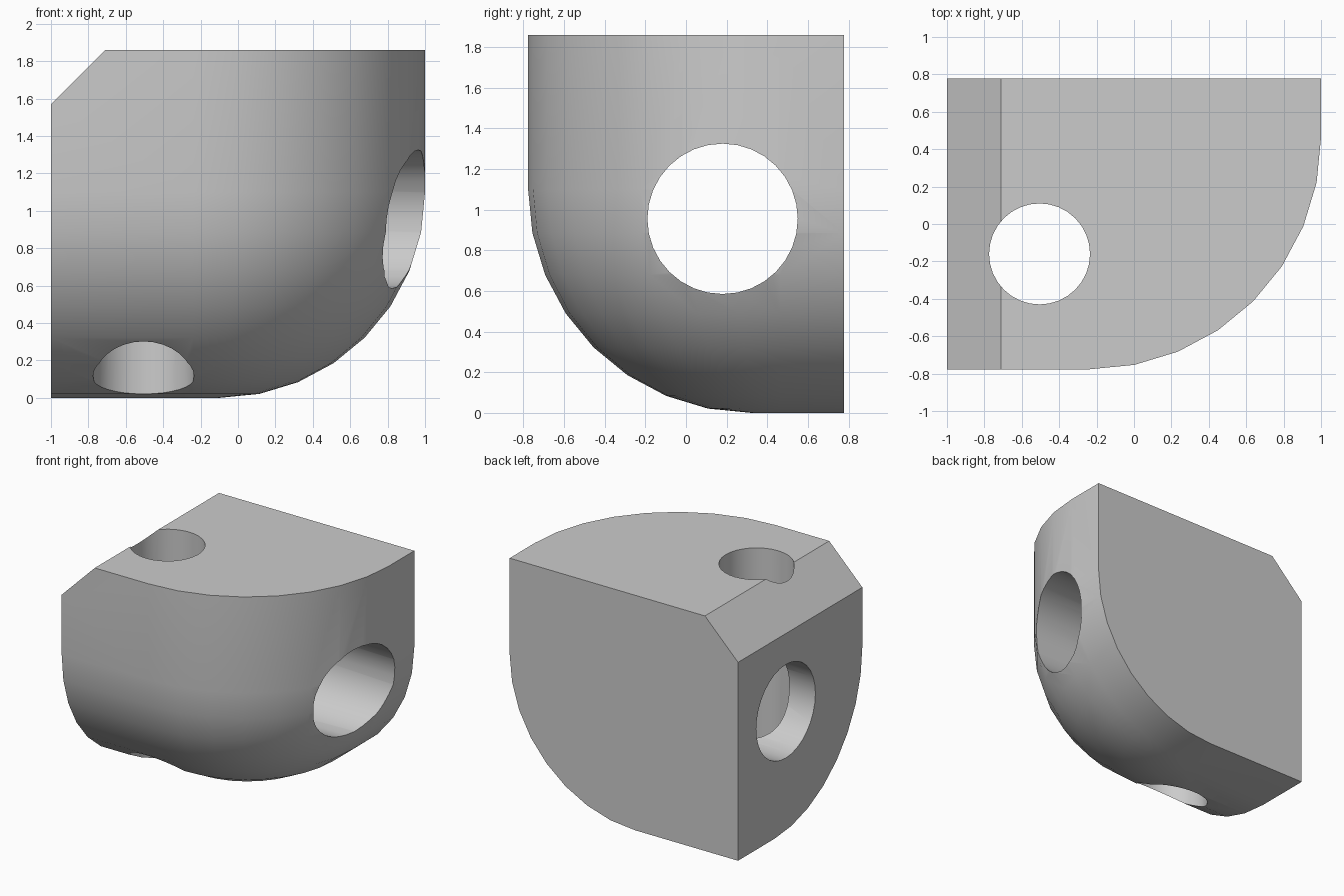
import bpy, bmesh
from math import sin, cos, pi, radians
from mathutils import Vector

if "Cube" in bpy.data.objects:
    bpy.data.objects.remove(bpy.data.objects["Cube"])

Y, H = 0.777, 1.86          # half depth, height
R_VERT, R_BASE = 1.24, 1.10  # corner radius in plan, fillet radius along the base
SEG = 8


def ring(bm, inset, z):
    """Plan outline with one rounded corner, inset on the front and right."""
    cx, cy, r = 1 - R_VERT, -Y + R_VERT, R_VERT - inset
    pts = [(-1, Y), (-1, -Y + inset)]
    for i in range(SEG + 1):
        a = -pi / 2 + i * pi / 2 / SEG
        pts.append((cx + r * cos(a), cy + r * sin(a)))
    pts.append((1 - inset, Y))
    return [bm.verts.new((x, y, z)) for x, y in pts]


# Block with rounded corner blended into a rolled base
bm = bmesh.new()
rings = []
for i in range(SEG + 1):
    a = i * pi / 2 / SEG
    rings.append(ring(bm, R_BASE * (1 - sin(a)), R_BASE * (1 - cos(a))))
rings.append(ring(bm, 0, H))
for lo, hi in zip(rings, rings[1:]):
    n = len(lo)
    for j in range(n):
        k = (j + 1) % n
        bm.faces.new((lo[j], lo[k], hi[k], hi[j]))
bm.faces.new(rings[0][::-1])
bm.faces.new(rings[-1])

# Chamfer along the upper left edge
bmesh.ops.bisect_plane(bm, geom=bm.verts[:] + bm.edges[:] + bm.faces[:],
                       plane_co=Vector((-1, 0, 1.57)), plane_no=Vector((-1, 0, 1)),
                       clear_outer=True)
bmesh.ops.holes_fill(bm, edges=[e for e in bm.edges if e.is_boundary], sides=0)
bmesh.ops.dissolve_limit(bm, angle_limit=radians(0.5), verts=bm.verts[:], edges=bm.edges[:])
bmesh.ops.recalc_face_normals(bm, faces=bm.faces[:])
mesh = bpy.data.meshes.new("bracket_block")
bm.to_mesh(mesh)
bm.free()
block = bpy.data.objects.new("bracket_block", mesh)
bpy.context.collection.objects.link(block)
bpy.context.view_layer.objects.active = block


# Through holes
def drill(name, radius, location, rotation):
    bpy.ops.mesh.primitive_cylinder_add(vertices=32, radius=radius, depth=5,
                                        location=location, rotation=rotation)
    cutter = bpy.context.object
    cutter.name = name
    cutter.hide_render = True
    mod = block.modifiers.new(name, 'BOOLEAN')
    mod.operation, mod.solver, mod.object = 'DIFFERENCE', 'EXACT', cutter
    bpy.context.view_layer.objects.active = block
    bpy.ops.object.modifier_apply(modifier=mod.name)
    bpy.data.objects.remove(cutter)


drill("vertical_hole", 0.27, (-0.505, -0.16, 1), (0, 0, 0))
drill("side_hole", 0.37, (0, 0.18, 0.955), (0, pi / 2, 0))

bpy.ops.object.select_all(action='DESELECT')
block.select_set(True)
bpy.context.view_layer.objects.active = block
bpy.ops.object.shade_smooth_by_angle(angle=radians(30))
